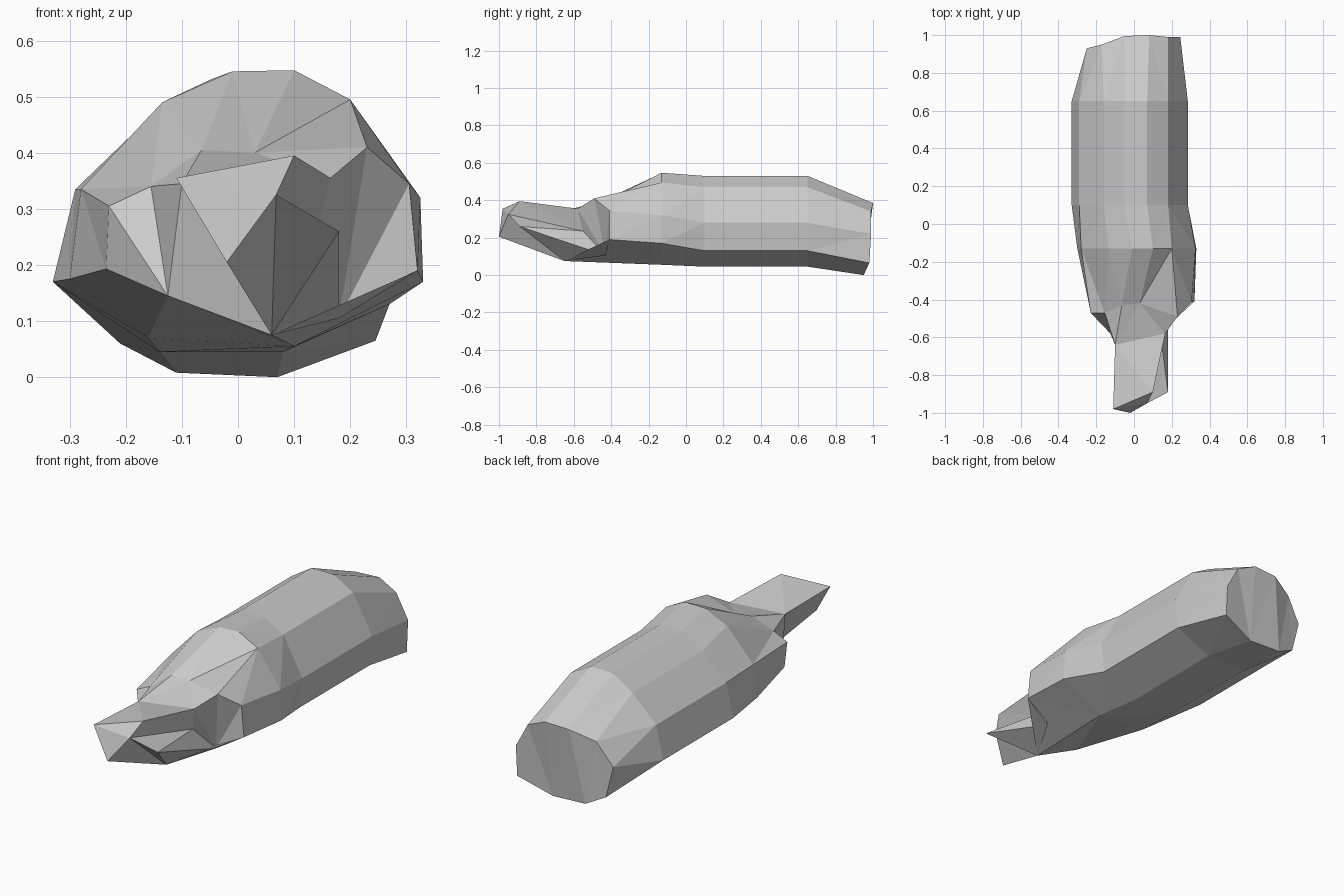
import bpy, bmesh

if "Cube" in bpy.data.objects:
    bpy.data.objects.remove(bpy.data.objects["Cube"])

# Cross-sections, ten points each, running anticlockwise from top right (seen from the front)
trunk = [(.07, .53), (-.05, .53), (-.16, .46), (-.29, .335), (-.33, .17),
         (-.14, .045), (.08, .045), (.27, .13), (.285, .28), (.18, .47)]
shoulder = [(.10, .547), (-.01, .545), (-.135, .49), (-.28, .335), (-.30, .175),
            (-.16, .07), (.10, .055), (.33, .17), (.325, .32), (.20, .495)]
tail = [(.08, 1.0, .385), (-.05, .995, .38), (-.17, .95, .335), (-.25, .93, .22), (-.21, .93, .06),
        (-.11, .95, .008), (.07, .95, 0), (.245, .98, .065), (.245, .99, .22), (.18, .99, .34)]
collar = [(.03, -.42, .40), (-.065, -.43, .405), (-.155, -.47, .34), (-.23, -.47, .305), (-.235, -.44, .193),
          (-.125, -.58, .145), (.06, -.65, .075), (.32, -.41, .19), (.305, -.41, .345), (.23, -.49, .41)]

# Head corner points
head = {
    "crown_l": (-.10, -.64, .345), "crown_r": (.165, -.58, .355),
    "brow_l": (-.11, -.98, .355), "brow_r": (.10, -.89, .395),
    "chin": (-.02, -1.0, .205), "lip": (.068, -.95, .325),
    "jaw": (.18, -.89, .26), "mouth": (.135, -.55, .235),
    "throat": (.18, -.43, .105),
}


def at_y(profile, y):
    return [(x, y, z) for x, z in profile]


bm = bmesh.new()
rings = [[bm.verts.new(p) for p in ring] for ring in
         (tail, at_y(trunk, .65), at_y(trunk, .10), at_y(shoulder, -.13), collar)]

# Body: bridge the rings and close the tail end
for a, b in zip(rings, rings[1:]):
    for i in range(10):
        j = (i + 1) % 10
        bm.faces.new((a[i], a[j], b[j], b[i]))
bm.faces.new(rings[0])

# Head: flat facets between the collar ring and the head points
v = {name: bm.verts.new(p) for name, p in head.items()}
v.update({"c%d" % i: vert for i, vert in enumerate(rings[-1])})
facets = [
    # neck and collar
    "c2 c3 c4 c5", "c2 c5 crown_l", "c1 c2 crown_l", "c0 c1 crown_l",
    "c0 crown_l crown_r", "c9 c0 crown_r", "c9 crown_r throat",
    "c8 c9 throat", "c7 c8 throat", "c6 c7 throat",
    # crown, face and left cheek
    "crown_l brow_l brow_r crown_r", "brow_l chin lip brow_r",
    "crown_l chin brow_l", "crown_l c6 chin", "crown_l c5 c6",
    # jaw and open mouth notch on the right
    "chin c6 lip", "lip c6 jaw", "jaw c6 throat", "lip jaw mouth",
    "jaw throat mouth", "brow_r lip mouth", "brow_r mouth crown_r", "crown_r mouth throat",
]
for facet in facets:
    bm.faces.new([v[n] for n in facet.split()])

bmesh.ops.triangulate(bm, faces=bm.faces[:], quad_method='BEAUTY')
bmesh.ops.recalc_face_normals(bm, faces=bm.faces[:])
mesh = bpy.data.meshes.new("body_and_head")
bm.to_mesh(mesh)
bm.free()
bpy.context.collection.objects.link(bpy.data.objects.new("body_and_head", mesh))
